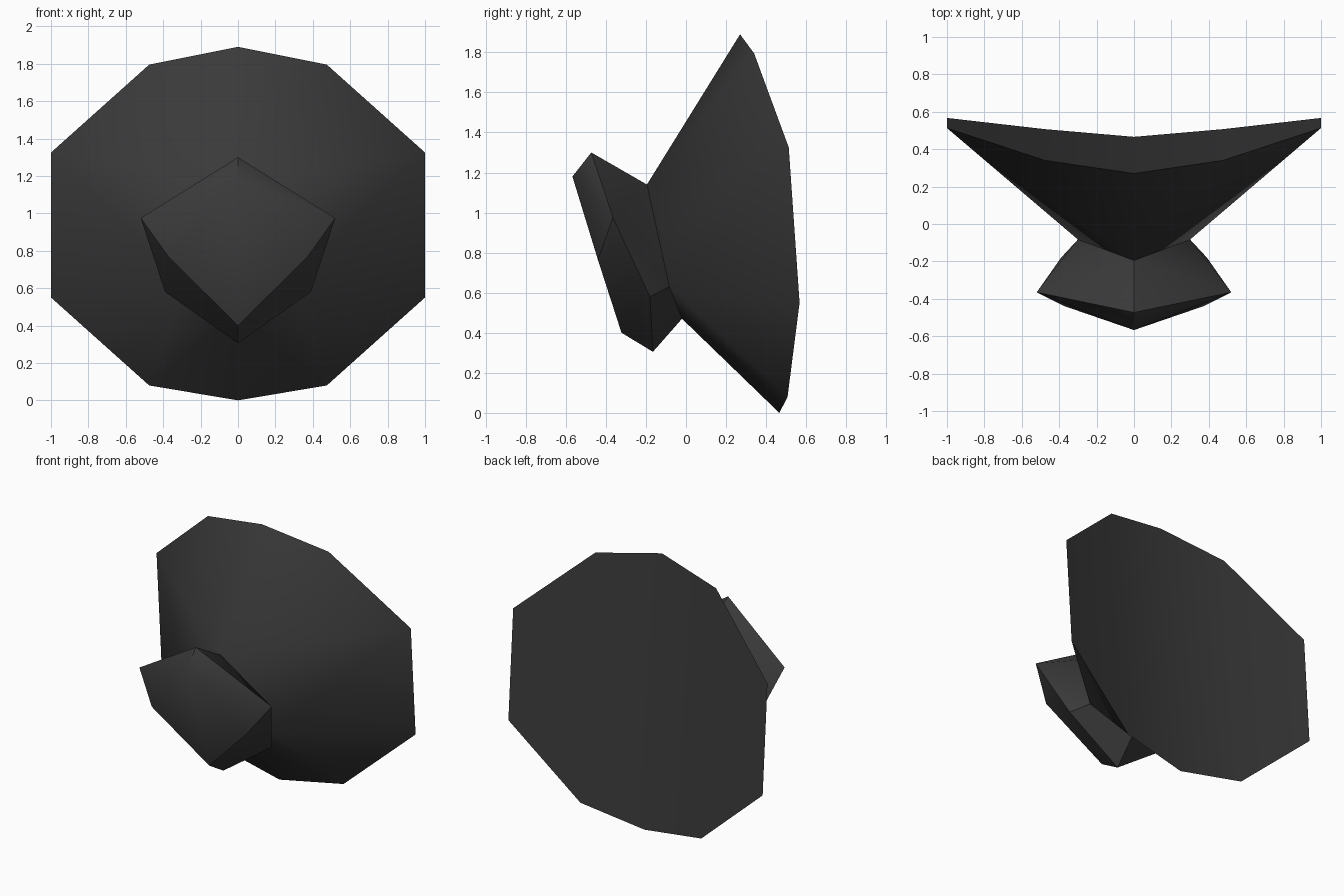
import bpy
import bmesh
import math
from mathutils import Matrix

cube = bpy.data.objects.get("Cube")
if cube:
    bpy.data.objects.remove(cube, do_unlink=True)

charcoal = bpy.data.materials.new("charcoal")
charcoal.use_nodes = True
colour = (0.042, 0.042, 0.042, 1)
charcoal.diffuse_color = colour
charcoal.node_tree.nodes["Principled BSDF"].inputs["Base Color"].default_value = colour

# Half outlines on the left side, each listed from top to bottom
waist = dict(w_top=(0, -0.195, 1.14), w_side=(0.3, -0.083, 0.63), w_low=(0, -0.02, 0.47))
rim = dict(r_top=(0, 0.27, 1.89), r_upper=(0.475, 0.34, 1.795), r_high=(1, 0.513, 1.325),
           r_mid=(1, 0.567, 0.55), r_lower=(0.475, 0.507, 0.08), r_low=(0, 0.466, 0))
lip = dict(l_top=(0, -0.473, 1.3), l_side=(0.52, -0.365, 0.975),
           l_lower=(0.39, -0.18, 0.58), l_low=(0, -0.165, 0.305))
tip = dict(t_top=(0, -0.567, 1.18), t_side=(0.37, -0.44, 0.765), t_low=(0, -0.322, 0.4))


def mirrored_part(name, points, faces):
    """Build half a part from named corners, then mirror it across x = 0."""
    bm = bmesh.new()
    corner = {key: bm.verts.new(co) for key, co in points.items()}
    for face in faces:
        bm.faces.new([corner[key] for key in face.split()])
    bmesh.ops.mirror(bm, geom=bm.verts[:] + bm.edges[:] + bm.faces[:],
                     matrix=Matrix.Identity(4), axis='X', merge_dist=0.001)
    bmesh.ops.recalc_face_normals(bm, faces=bm.faces[:])
    mesh = bpy.data.meshes.new(name)
    bm.to_mesh(mesh)
    bm.free()
    mesh.materials.append(charcoal)
    obj = bpy.data.objects.new(name, mesh)
    bpy.context.collection.objects.link(obj)
    bpy.ops.object.select_all(action='DESELECT')
    obj.select_set(True)
    bpy.context.view_layer.objects.active = obj
    bpy.ops.object.shade_smooth_by_angle(angle=math.radians(35))
    return obj


# Flared disc: cone from the waist to the rim, closed by a folded back
mirrored_part("flared_disc", waist | rim, [
    "w_top r_top r_upper", "w_top r_upper r_high",
    "w_top r_high w_side", "w_side r_high r_mid",
    "w_side r_mid r_lower", "w_side r_lower w_low", "w_low r_lower r_low",
    "r_top r_low r_lower r_upper", "r_upper r_lower r_mid r_high",
])

# Front knob: widens from the waist to the lip, then tapers to a flat tip
mirrored_part("front_knob", waist | lip | tip, [
    "w_top l_side l_top", "w_top w_side l_side", "w_side l_lower l_side",
    "w_side w_low l_lower", "w_low l_low l_lower",
    "l_top l_side t_top", "t_top l_side t_side", "t_side l_side l_lower",
    "t_side l_lower t_low", "t_low l_lower l_low",
    "t_top t_side t_low",
])
